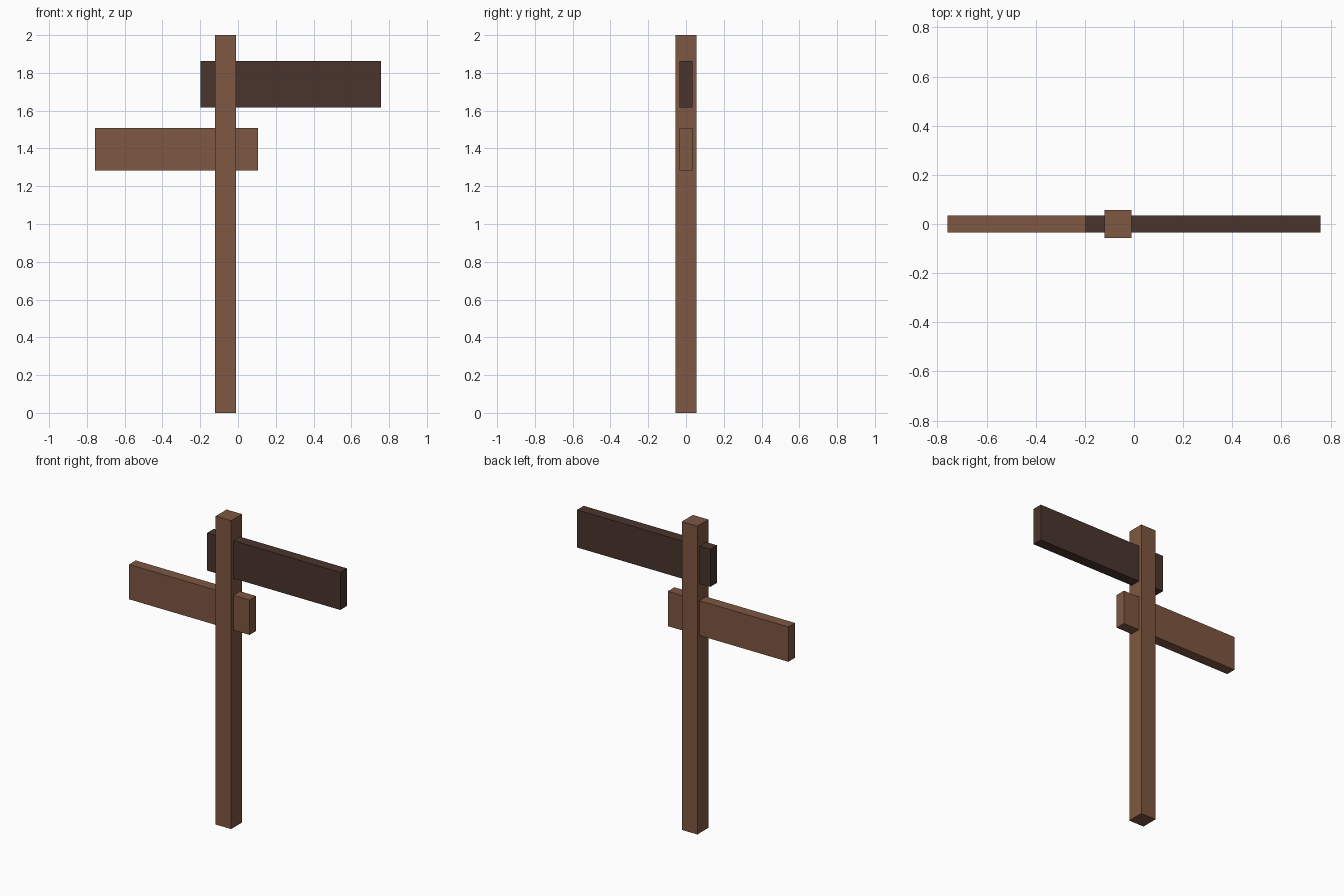
import bpy

if "Cube" in bpy.data.objects:
    bpy.data.objects.remove(bpy.data.objects["Cube"])


def srgb(r, g, b):
    lin = lambda c: c / 12.92 if c <= 0.04045 else ((c + 0.055) / 1.055) ** 2.4
    return (*(lin(c / 255) for c in (r, g, b)), 1.0)


def material(name, rgb):
    mat = bpy.data.materials.new(name)
    mat.diffuse_color = srgb(*rgb)
    mat.use_nodes = True
    mat.node_tree.nodes["Principled BSDF"].inputs["Base Color"].default_value = mat.diffuse_color
    return mat


def box(name, x, y, z, mat):
    """Box from (min, max) ranges on each axis."""
    bpy.ops.mesh.primitive_cube_add(size=1)
    obj = bpy.context.object
    obj.name = name
    for v in obj.data.vertices:
        v.co = [lo + (c + 0.5) * (hi - lo) for c, (lo, hi) in zip(v.co, (x, y, z))]
    obj.data.materials.append(mat)
    return obj


wood = material("brown wood", (126, 87, 66))
dark_wood = material("dark brown wood", (74, 53, 45))

# Square post
box("post", (-0.121, -0.010), (-0.056, 0.056), (0.0, 2.0), wood)
# Boards passing through the post, pointing opposite ways
box("upper_board", (-0.198, 0.758), (-0.034, 0.034), (1.618, 1.862), dark_wood)
box("lower_board", (-0.758, 0.107), (-0.034, 0.034), (1.282, 1.508), wood)
